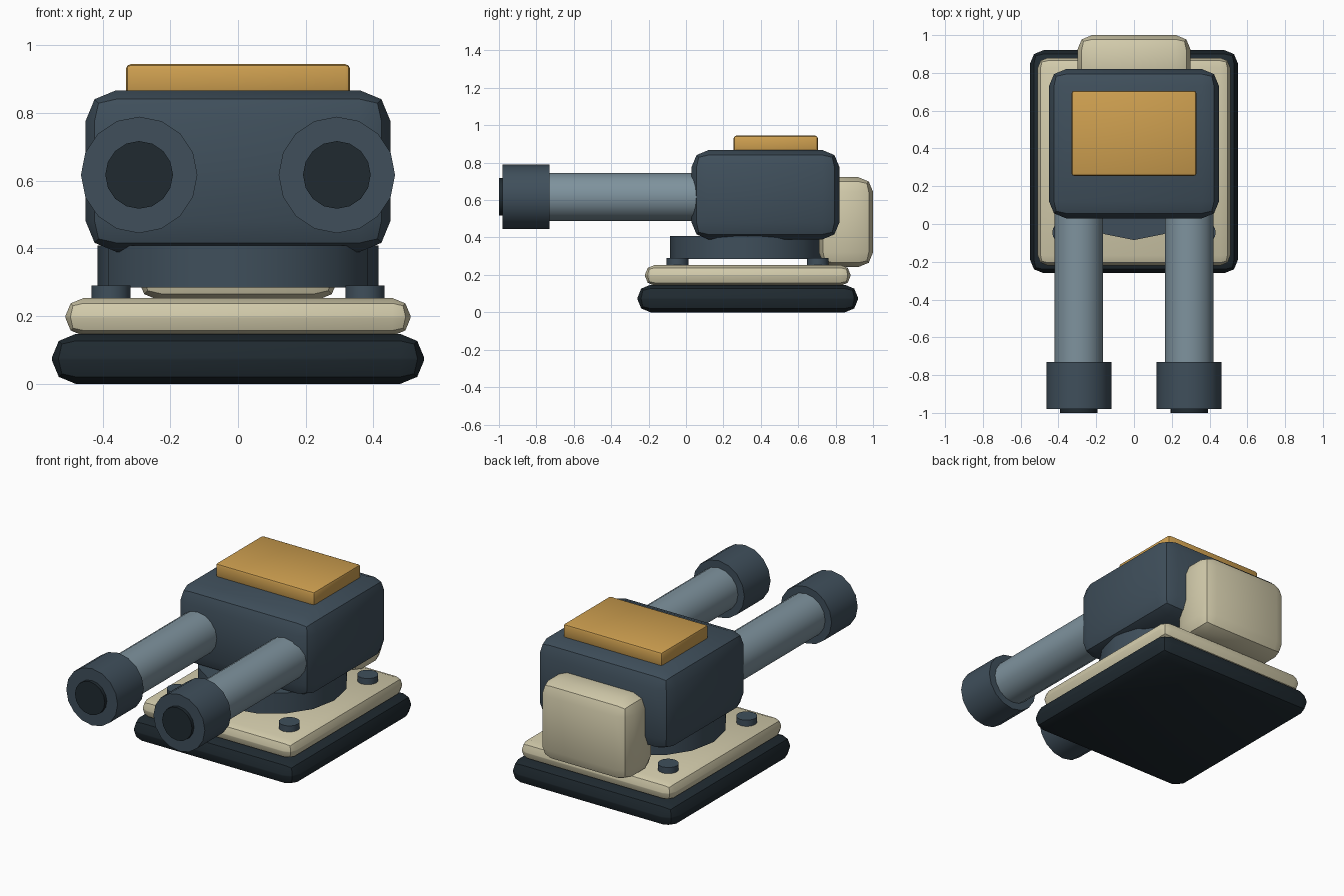
import bpy, math

if "Cube" in bpy.data.objects:
    bpy.data.objects.remove(bpy.data.objects["Cube"])


def material(name, rgb):
    m = bpy.data.materials.new(name)
    m.diffuse_color = (*rgb, 1)
    m.use_nodes = True
    m.node_tree.nodes["Principled BSDF"].inputs["Base Color"].default_value = m.diffuse_color
    return m


NAVY = material("navy", (0.05, 0.078, 0.105))
BLACK = material("near_black", (0.014, 0.023, 0.03))
CREAM = material("cream", (0.65, 0.60, 0.41))
STEEL = material("steel", (0.21, 0.29, 0.34))
AMBER = material("amber", (0.62, 0.35, 0.08))


def finish(ob, name, mat):
    ob.name = name
    ob.data.materials.append(mat)
    bpy.ops.object.shade_smooth_by_angle(angle=math.radians(30))
    return ob


def box(name, x, y, z, bevel, mat, segments=2):
    """Bevelled box from half width x and (min, max) ranges in y and z."""
    bpy.ops.mesh.primitive_cube_add(size=1, location=(0, sum(y) / 2, sum(z) / 2))
    ob = bpy.context.object
    ob.scale = (2 * x, y[1] - y[0], z[1] - z[0])
    bpy.ops.object.transform_apply(location=False, rotation=False, scale=True)
    mod = ob.modifiers.new("Bevel", 'BEVEL')
    mod.width, mod.segments = bevel, segments
    bpy.ops.object.modifier_apply(modifier="Bevel")
    return finish(ob, name, mat)


def rod(name, r, a, b, mat, x=0, other=0, axis='Z', sides=16):
    """Cylinder spanning a..b along Z (other = y) or Y (other = z)."""
    mid = (a + b) / 2
    loc = (x, other, mid) if axis == 'Z' else (x, mid, other)
    rot = (0, 0, 0) if axis == 'Z' else (math.pi / 2, 0, 0)
    bpy.ops.mesh.primitive_cylinder_add(vertices=sides, radius=r, depth=b - a,
                                        location=loc, rotation=rot)
    return finish(bpy.context.object, name, mat)


# Stepped base
box("base_slab", 0.55, (-0.26, 0.92), (0, 0.147), 0.07, BLACK)
box("base_plate", 0.51, (-0.22, 0.88), (0.142, 0.253), 0.053, CREAM)

# Turntable, turret body, top hatch and rear pack
rod("turntable", 0.415, 0.285, 0.408, NAVY, other=0.33)
box("turret_body", 0.45, (0.03, 0.82), (0.39, 0.867), 0.09, NAVY)
box("top_hatch", 0.331, (0.255, 0.705), (0.855, 0.944), 0.014, AMBER)
box("rear_pack", 0.30, (0.71, 1.0), (0.242, 0.722), 0.078, CREAM)

# Twin barrels and base bolts, repeated on both sides
for side, s in (("left", -1), ("right", 1)):
    bx, bz = s * 0.292, 0.617
    rod(f"barrel_{side}", 0.129, -0.75, 0.12, STEEL, bx, bz, 'Y')
    rod(f"muzzle_{side}", 0.172, -0.98, -0.73, NAVY, bx, bz, 'Y')
    rod(f"bore_{side}", 0.1, -1.0, -0.95, BLACK, bx, bz, 'Y')
    for end, y in (("front", -0.045), ("rear", 0.705)):
        rod(f"bolt_{end}_{side}", 0.058, 0.245, 0.29, NAVY, s * 0.375, y)
